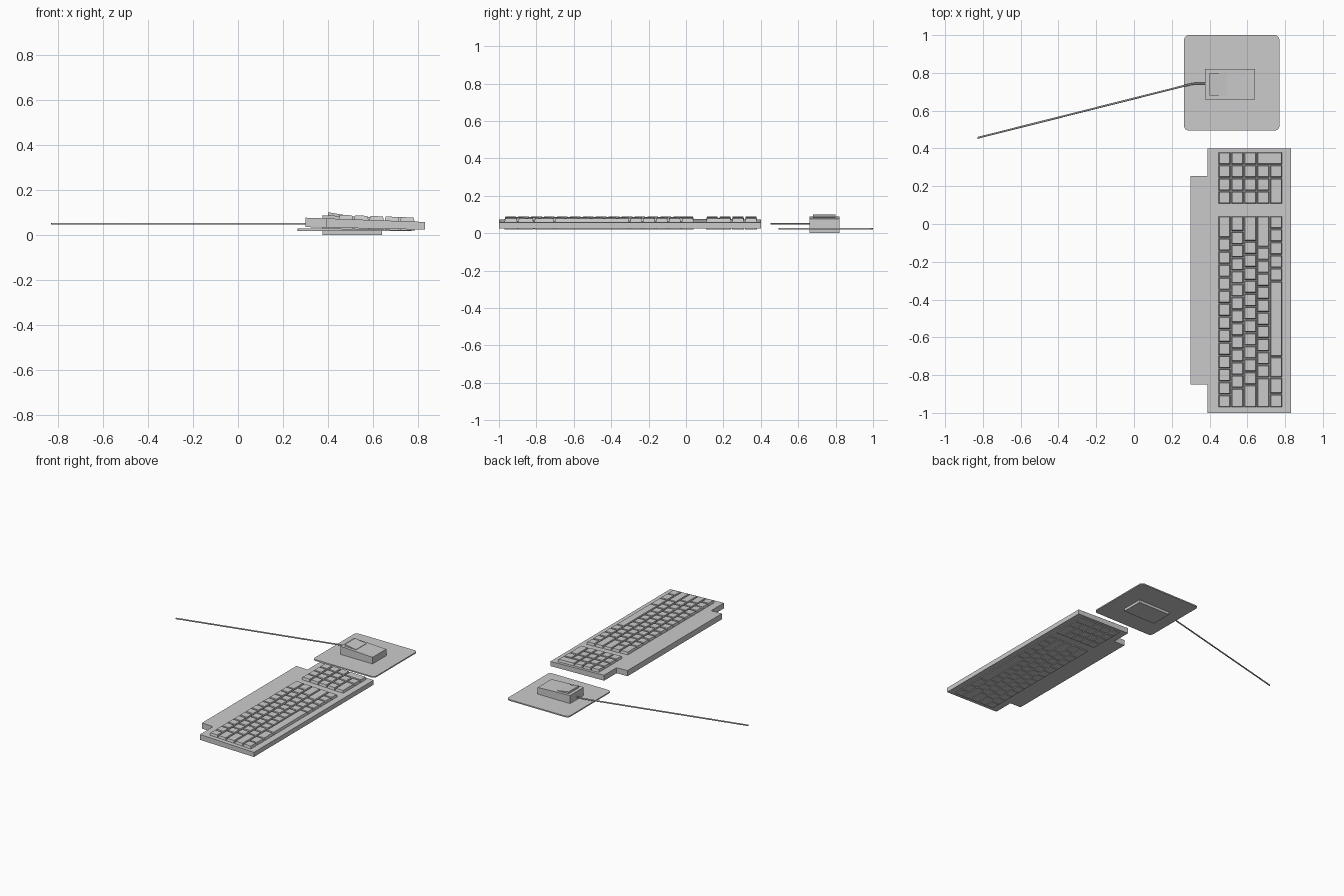
import bpy, bmesh
from mathutils import Vector

if "Cube" in bpy.data.objects:
    bpy.data.objects.remove(bpy.data.objects["Cube"])


def finish(bm, name):
    bmesh.ops.recalc_face_normals(bm, faces=bm.faces)
    me = bpy.data.meshes.new(name)
    bm.to_mesh(me)
    bm.free()
    ob = bpy.data.objects.new(name, me)
    bpy.context.collection.objects.link(ob)
    return ob


def prism(bm, outline, low, high):
    """Close a solid between the surfaces low(x) and high(x) over an xy outline."""
    b = [bm.verts.new((x, y, low(x))) for x, y in outline]
    t = [bm.verts.new((x, y, high(x))) for x, y in outline]
    bm.faces.new(b[::-1])
    bm.faces.new(t)
    n = len(b)
    for i in range(n):
        j = (i + 1) % n
        bm.faces.new((b[i], b[j], t[j], t[i]))


def rect(x0, x1, y0, y1):
    return [(x0, y0), (x1, y0), (x1, y1), (x0, y1)]


def line(x0, z0, x1, z1):
    return lambda x: z0 + (z1 - z0) * (x - x0) / (x1 - x0)


# keyboard case: sloped slab with a narrower rear section
case_top = line(0.30, 0.077, 0.83, 0.058)
case_bottom = line(0.30, 0.035, 0.83, 0.024)
bm = bmesh.new()
prism(bm, [(0.30, -0.85), (0.39, -0.85), (0.39, -1.0), (0.83, -1.0),
           (0.83, 0.40), (0.39, 0.40), (0.39, 0.255), (0.30, 0.255)],
      case_bottom, case_top)
finish(bm, "keyboard_case")


# tapered keys that pass through the case
def key(bm, x0, x1, y0, y1):
    rings = []
    for inset, surf, dz in ((0.0025, case_bottom, -0.006),
                            (0.0025, case_top, 0.002),
                            (0.0065, case_top, 0.018)):
        rings.append([bm.verts.new((x, y, surf(x) + dz)) for x, y in
                      rect(x0 + inset, x1 - inset, y0 + inset, y1 - inset)])
    bm.faces.new(rings[0][::-1])
    bm.faces.new(rings[-1])
    for a, b in zip(rings, rings[1:]):
        for i in range(4):
            j = (i + 1) % 4
            bm.faces.new((a[i], a[j], b[j], b[i]))


X0, PX, PY = 0.445, 0.0683, 0.0691

# main key block: key widths per row, from the +y end
rows = [[1.7] + [1] * 13,
        [1.2] + [1] * 12 + [1.5],
        [1.95] + [1] * 11 + [1.75],
        [2.4] + [1] * 10 + [2.3],
        [1] * 5 + [5.8, 1.6, 1.25, 1.05]]
bm = bmesh.new()
for r, widths in enumerate(rows):
    y = 0.0435
    for w in widths:
        key(bm, X0 + r * PX, X0 + (r + 1) * PX, y - w * PY, y)
        y -= w * PY
finish(bm, "main_keys")

# number pad: (row, column, row span, column span)
pad_keys = [(r, c, 1, 1) for c in range(4) for r in range(4) if not (c == 0 and r == 3)]
pad_keys += [(3, 0, 2, 1), (4, 1, 1, 1), (4, 2, 1, 2)]
bm = bmesh.new()
for r, c, rs, cs in pad_keys:
    y = 0.382 - c * PY
    key(bm, X0 + r * PX, X0 + (r + rs) * PX, y - cs * PY, y)
finish(bm, "number_pad_keys")

# mouse mat with rounded corners
bm = bmesh.new()
prism(bm, rect(0.265, 0.77, 0.495, 1.0), lambda x: 0.019, lambda x: 0.028)
upright = [e for e in bm.edges
           if abs((e.verts[0].co - e.verts[1].co).normalized().z) > 0.9]
bmesh.ops.bevel(bm, geom=upright, offset=0.025, segments=4, profile=0.5, affect='EDGES')
finish(bm, "mouse_mat")

# mouse body, set through the mat
bm = bmesh.new()
prism(bm, rect(0.375, 0.64, 0.66, 0.82), lambda x: 0.0, line(0.375, 0.088, 0.64, 0.077))
finish(bm, "mouse_body")

# mouse button, sloping into the body
bm = bmesh.new()
prism(bm, rect(0.40, 0.49, 0.68, 0.80), lambda x: 0.06, line(0.40, 0.101, 0.49, 0.086))
finish(bm, "mouse_button")

# mouse cord
cu = bpy.data.curves.new("mouse_cord", 'CURVE')
cu.dimensions = '3D'
cu.bevel_depth = 0.005
cu.bevel_resolution = 1
cu.use_fill_caps = True
sp = cu.splines.new('POLY')
path = [(-0.829, 0.456), (0.30, 0.74), (0.325, 0.744), (0.385, 0.744)]
sp.points.add(len(path) - 1)
for p, (x, y) in zip(sp.points, path):
    p.co = (x, y, 0.05, 1)
bpy.context.collection.objects.link(bpy.data.objects.new("mouse_cord", cu))
